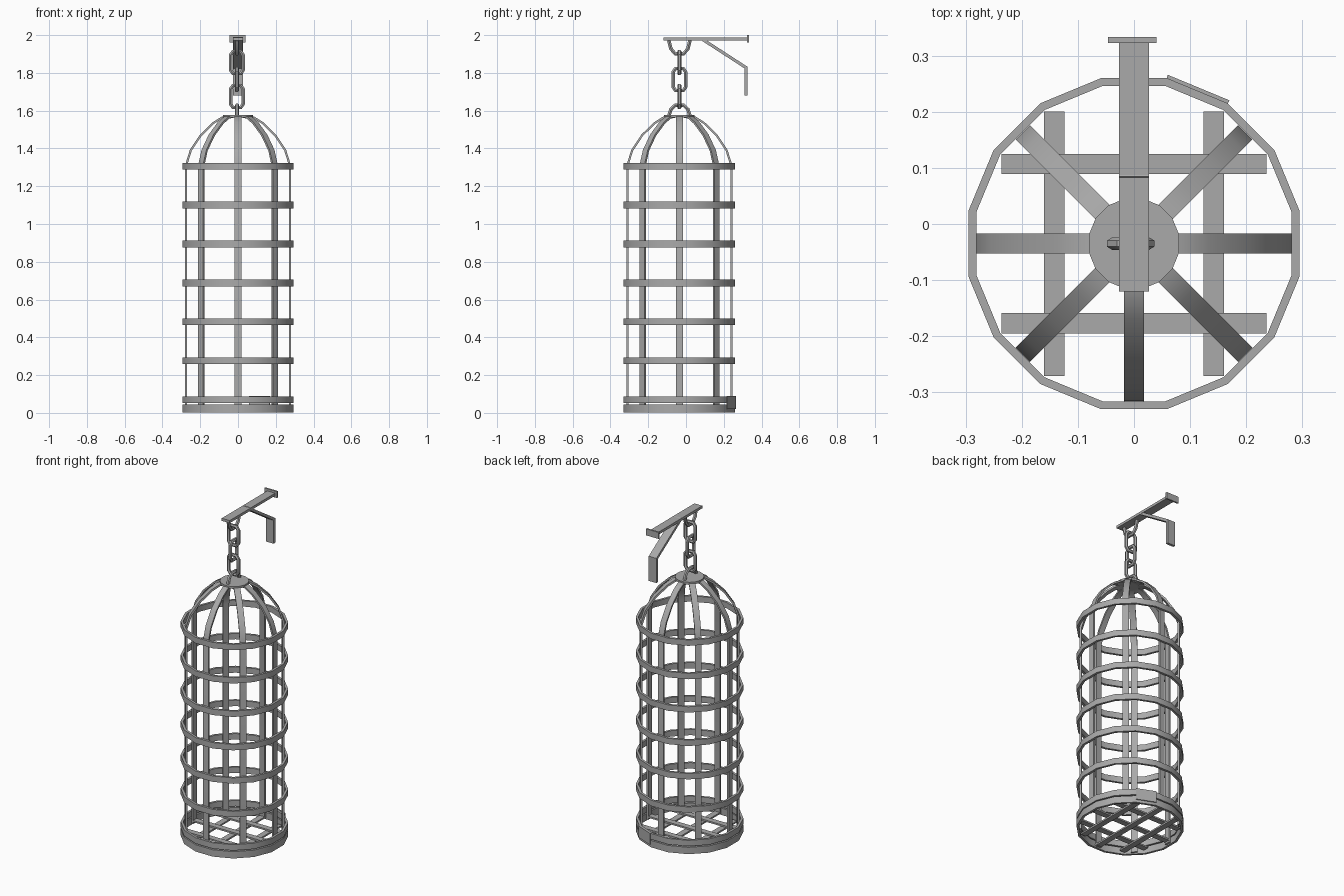
import bpy, bmesh, math
from mathutils import Vector, Matrix

default = bpy.data.objects.get("Cube")
if default:
    bpy.data.objects.remove(default, do_unlink=True)

iron = bpy.data.materials.new("grey iron")
iron.use_nodes = True
GREY = (0.4, 0.4, 0.4, 1)
iron.diffuse_color = GREY
iron.node_tree.nodes["Principled BSDF"].inputs["Base Color"].default_value = GREY

CY = -0.035          # cage axis sits slightly forward
AXIS = Vector((0, CY, 0))
SIDES = 16


def add_object(name, mesh, smooth=True):
    obj = bpy.data.objects.new(name, mesh)
    bpy.context.collection.objects.link(obj)
    mesh.materials.clear()
    mesh.materials.append(iron)
    if smooth:
        bpy.ops.object.select_all(action='DESELECT')
        obj.select_set(True)
        bpy.context.view_layer.objects.active = obj
        bpy.ops.object.shade_smooth_by_angle(angle=math.radians(32))
    return obj


def finish(name, bm, smooth=True):
    bmesh.ops.recalc_face_normals(bm, faces=bm.faces)
    mesh = bpy.data.meshes.new(name)
    bm.to_mesh(mesh)
    bm.free()
    return add_object(name, mesh, smooth)


def box(name, low, high):
    low, high = Vector(low), Vector(high)
    bm = bmesh.new()
    bmesh.ops.create_cube(bm, size=1, matrix=Matrix.Translation((low + high) / 2)
                          @ Matrix.Diagonal((*(high - low), 1)))
    return finish(name, bm, False)


def ring(name, z, height, inner=0.281, outer=0.295, start=0, count=SIDES):
    """Flat-sided band around the cage axis; radii are measured to the flats."""
    bm = bmesh.new()
    closed = count == SIDES
    step = math.tau / SIDES
    rows = []
    for i in range(count if closed else count + 1):
        a = (start + i - 0.5) * step
        d = Vector((math.cos(a), math.sin(a), 0)) / math.cos(step / 2)
        rows.append([bm.verts.new(AXIS + d * r + Vector((0, 0, z + h)))
                     for r, h in ((inner, -height / 2), (outer, -height / 2),
                                  (outer, height / 2), (inner, height / 2))])
    for i in range(count):
        a, b = rows[i], rows[(i + 1) % len(rows)]
        for k in range(4):
            bm.faces.new((a[k], a[k - 1], b[k - 1], b[k]))
    if not closed:
        bm.faces.new(rows[0])
        bm.faces.new(rows[-1])
    return finish(name, bm)


def strap(name, path, width, thick, matrix):
    """Flat bar following a path in the local xz plane."""
    pts = [Vector(p) for p in path]
    bm = bmesh.new()
    rows = []
    for i, p in enumerate(pts):
        before = (p - pts[i - 1]).normalized() if i else (pts[1] - p).normalized()
        after = (pts[i + 1] - p).normalized() if i < len(pts) - 1 else before
        t = (before + after).normalized()
        n = Vector((-t.y, t.x)) * thick / 2 / max(t.dot(before), 0.5)
        rows.append([bm.verts.new((p.x + s * n.x, w, p.y + s * n.y))
                     for s, w in ((-1, -width / 2), (1, -width / 2),
                                  (1, width / 2), (-1, width / 2))])
    for a, b in zip(rows, rows[1:]):
        for k in range(4):
            bm.faces.new((a[k], a[k - 1], b[k - 1], b[k]))
    bm.faces.new(rows[0])
    bm.faces.new(rows[-1])
    bm.transform(matrix)
    return finish(name, bm)


def wire(name, path, closed, radius=0.011):
    """Round rod along a path, turned into a mesh."""
    curve = bpy.data.curves.new(name + " path", 'CURVE')
    curve.dimensions = '3D'
    curve.bevel_depth = radius
    curve.bevel_resolution = 1
    curve.use_fill_caps = True
    spline = curve.splines.new('POLY')
    spline.points.add(len(path) - 1)
    for point, co in zip(spline.points, path):
        point.co = (*co, 1)
    spline.use_cyclic_u = closed
    temp = bpy.data.objects.new(name + " path", curve)
    mesh = bpy.data.meshes.new_from_object(temp)
    mesh.name = name
    bpy.data.objects.remove(temp)
    return add_object(name, mesh)


# Horizontal hoops and the base band
for i in range(7):
    ring(f"hoop_{i + 1}", 0.07 + i * 0.206, 0.036)
ring("base_band", 0.024, 0.042)
ring("band_clasp", 0.055, 0.07, 0.294, 0.301, start=3, count=1)

# Eight upright bars bending into the dome
rib_path = [(0.275, 0.01), (0.275, 1.31), (0.25, 1.39), (0.197, 1.47),
            (0.13, 1.535), (0.085, 1.563), (0.04, 1.57)]
for i in range(8):
    strap(f"rib_{i + 1}", rib_path, 0.036, 0.011,
          Matrix.Translation(AXIS) @ Matrix.Rotation(i * math.tau / 8, 4, 'Z'))

# Crown plate where the bars meet
bm = bmesh.new()
bmesh.ops.create_cone(bm, cap_ends=True, segments=SIDES, radius1=0.082, radius2=0.082,
                      depth=0.014, matrix=Matrix.Translation((0, CY, 1.571))
                      @ Matrix.Rotation(math.pi / SIDES, 4, 'Z'))
finish("crown_plate", bm)

# Floor grating
for i, s in enumerate((-0.142, 0, 0.142)):
    reach = math.sqrt(0.285 ** 2 - (abs(s) + 0.018) ** 2)
    box(f"floor_slat_long_{i + 1}", (s - 0.018, CY - reach, 0.012), (s + 0.018, CY + reach, 0.022))
    box(f"floor_slat_cross_{i + 1}", (-reach, CY + s - 0.018, 0.022), (reach, CY + s + 0.018, 0.032))

# Chain: alternating chamfered links
outline = [(0.033, 0.04), (0.02, 0.059), (-0.02, 0.059), (-0.033, 0.04),
           (-0.033, -0.04), (-0.02, -0.059), (0.02, -0.059), (0.033, -0.04)]
for i, z in enumerate((1.675, 1.765, 1.855)):
    path = [(-0.006, CY + u, z + v) if i % 2 else (u - 0.006, CY, z + v) for u, v in outline]
    wire(f"chain_link_{i + 1}", path, True)

# Staples on the crown and under the arm
staple = [(-0.056, 0), (-0.045, 0.035), (-0.022, 0.057),
          (0.022, 0.057), (0.045, 0.035), (0.056, 0)]
for name, z, flip in (("crown_staple", 1.572, 1), ("arm_staple", 1.972, -1.25)):
    wire(name, [(-0.005, CY + u, z + flip * v) for u, v in staple], False)

# Wall bracket: arm, wall plate and bent brace
box("bracket_arm", (-0.027, -0.12, 1.971), (0.027, 0.325, 1.987))
box("wall_plate", (-0.046, 0.323, 1.96), (0.04, 0.333, 2.0))
strap("bracket_brace", [(0.08, 1.982), (0.318, 1.828), (0.318, 1.68)], 0.052, 0.016,
      Matrix.Rotation(math.pi / 2, 4, 'Z'))
